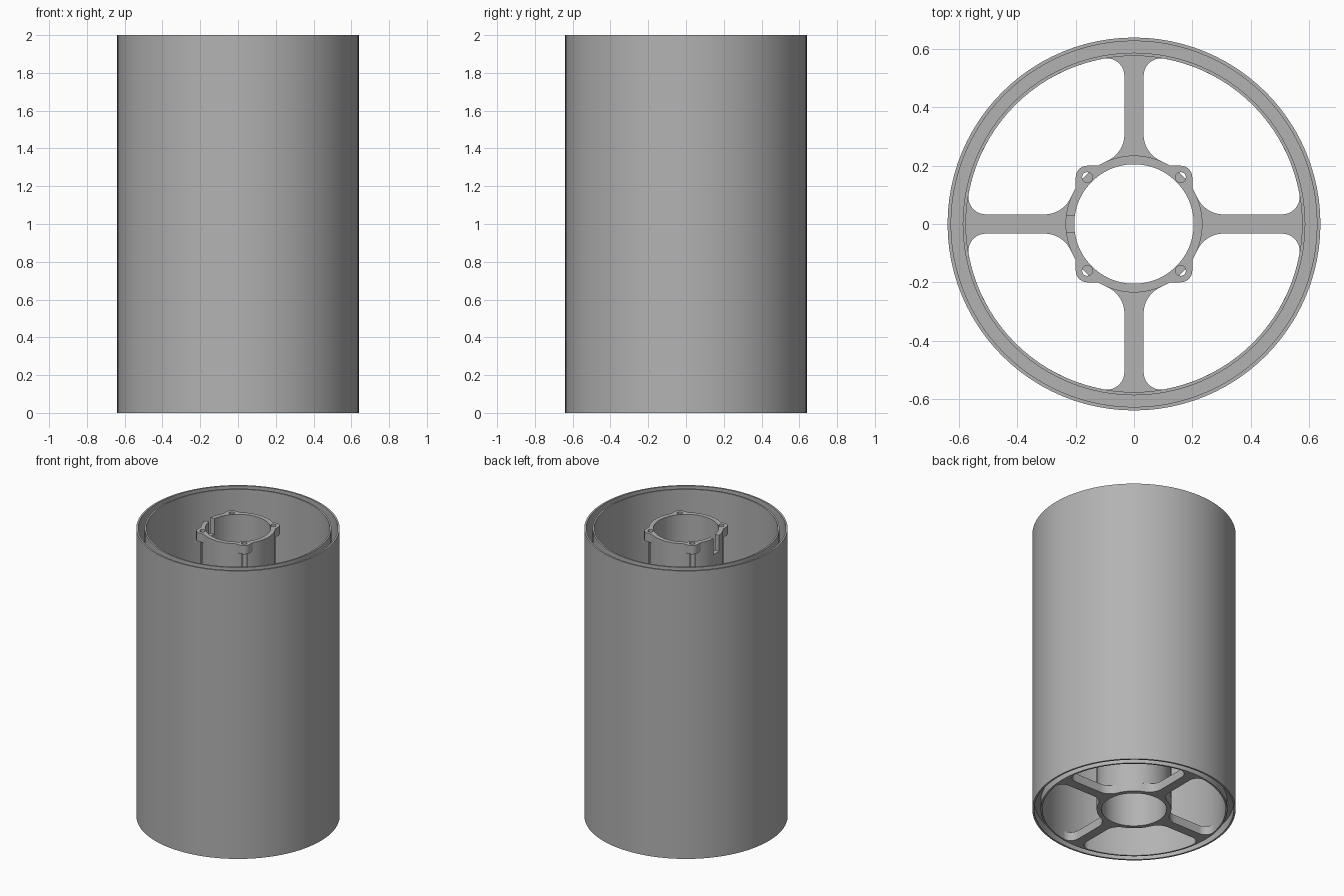
import bpy, bmesh, math
from math import cos, sin, pi, sqrt, atan2

SEG = 96
OUTER, SHELL_IN, LINER_OUT, LINER_IN = 0.64, 0.628, 0.588, 0.577
HUB_OUT, BORE = 0.235, 0.205
HEIGHT, PLATE = 2.0, 0.06
SPOKE = 0.033

if "Cube" in bpy.data.objects:
    bpy.data.objects.remove(bpy.data.objects["Cube"], do_unlink=True)

grey = bpy.data.materials.new("plain_grey")
grey.use_nodes = True
colour = (0.45, 0.45, 0.45, 1)
grey.diffuse_color = colour
grey.node_tree.nodes["Principled BSDF"].inputs["Base Color"].default_value = colour


def finish(name, bm):
    bmesh.ops.recalc_face_normals(bm, faces=bm.faces)
    mesh = bpy.data.meshes.new(name)
    bm.to_mesh(mesh)
    bm.free()
    mesh.materials.append(grey)
    obj = bpy.data.objects.new(name, mesh)
    bpy.context.collection.objects.link(obj)
    return obj


def arc(cx, cy, r, a0, a1, n):
    return [(cx + r * cos(a0 + (a1 - a0) * i / n),
             cy + r * sin(a0 + (a1 - a0) * i / n)) for i in range(n + 1)]


def circle(r, n=SEG, cx=0, cy=0):
    return arc(cx, cy, r, 0, 2 * pi, n)[:-1]


def prism(name, outline, z0, z1):
    """Extrude a flat outline from z0 to z1."""
    bm = bmesh.new()
    face = bm.faces.new([bm.verts.new((x, y, z0)) for x, y in outline])
    top = bmesh.ops.extrude_face_region(bm, geom=[face])["geom"]
    verts = [v for v in top if isinstance(v, bmesh.types.BMVert)]
    bmesh.ops.translate(bm, verts=verts, vec=(0, 0, z1 - z0))
    return finish(name, bm)


def lathe(name, section):
    """Revolve a closed (radius, height) section round z."""
    bm = bmesh.new()
    rings = [[bm.verts.new((r * cos(2 * pi * i / SEG), r * sin(2 * pi * i / SEG), z))
              for r, z in section] for i in range(SEG)]
    n = len(section)
    for i in range(SEG):
        a, b = rings[i], rings[(i + 1) % SEG]
        for j in range(n):
            k = (j + 1) % n
            bm.faces.new((a[j], b[j], b[k], a[k]))
    return finish(name, bm)


def boolean(obj, tool, operation="DIFFERENCE"):
    tool.hide_render = True
    mod = obj.modifiers.new(operation.lower(), "BOOLEAN")
    mod.operation, mod.object, mod.solver = operation, tool, "EXACT"
    bpy.ops.object.select_all(action="DESELECT")
    bpy.context.view_layer.objects.active = obj
    obj.select_set(True)
    bpy.ops.object.modifier_apply(modifier=mod.name)
    bpy.data.objects.remove(tool, do_unlink=True)


def smooth(obj):
    bpy.ops.object.select_all(action="DESELECT")
    bpy.context.view_layer.objects.active = obj
    obj.select_set(True)
    bpy.ops.object.shade_smooth_by_angle(angle=math.radians(30))


# Double-edged outer wall with a ring groove in each end
TOP_GROOVE, BOTTOM_GROOVE = HEIGHT - 0.2, 0.06
wall = lathe("outer_wall", [
    (OUTER, 0), (OUTER, HEIGHT), (SHELL_IN, HEIGHT), (SHELL_IN, TOP_GROOVE),
    (LINER_OUT, TOP_GROOVE), (LINER_OUT, HEIGHT), (LINER_IN, HEIGHT), (LINER_IN, 0),
    (LINER_OUT, 0), (LINER_OUT, BOTTOM_GROOVE), (SHELL_IN, BOTTOM_GROOVE), (SHELL_IN, 0)])


# Spoked base plate: a disc with four filleted windows
def window_outline():
    rim_r, hub_r = 0.06, 0.1
    ry, hy = SPOKE + rim_r, SPOKE + hub_r
    rx = sqrt((LINER_IN - rim_r) ** 2 - ry ** 2)
    hx = sqrt((HUB_OUT + hub_r) ** 2 - hy ** 2)
    ra, ha = atan2(ry, rx), atan2(hy, hx)
    half = arc(hx, hy, hub_r, ha + pi, 1.5 * pi, 10)
    half += arc(rx, ry, rim_r, -pi / 2, ra, 10)
    other = [(y, x) for x, y in reversed(half)]
    rim = arc(0, 0, LINER_IN, ra, pi / 2 - ra, 20)[1:-1]
    hub = arc(0, 0, HUB_OUT, pi / 2 - ha, ha, 8)[1:-1]
    return half + rim + other + hub


plate = prism("spoke_plate", circle(LINER_IN + 0.002), 0, PLATE)
boolean(plate, prism("bore_cutter", circle(BORE), -0.1, 0.2))
for q in range(4):
    c, s = round(cos(q * pi / 2)), round(sin(q * pi / 2))
    turned = [(c * x - s * y, s * x + c * y) for x, y in window_outline()]
    boolean(plate, prism("window_cutter", turned, -0.1, 0.2))

# Hub tube with a square mounting flange at the top
hub = prism("hub_tube", circle(HUB_OUT), PLATE, HEIGHT)
corner, flange_half = 0.04, 0.2
inset = flange_half - corner
square = []
for q, (sx, sy) in enumerate([(1, 1), (-1, 1), (-1, -1), (1, -1)]):
    square += arc(sx * inset, sy * inset, corner, q * pi / 2, (q + 1) * pi / 2, 8)
boolean(hub, prism("flange", square, HEIGHT - 0.06, HEIGHT), "UNION")
boolean(hub, prism("bore_cutter", circle(BORE), 0, HEIGHT + 0.1))

# Four screw holes, which also groove the tube below the flange
for sx in (-1, 1):
    for sy in (-1, 1):
        hole = circle(0.018, 20, sx * 0.16, sy * 0.16)
        boolean(hub, prism("screw_cutter", hole, HEIGHT - 0.3, HEIGHT + 0.1))

# Cable notch on the right side of the hub
notch = [(-0.3, -0.03), (-0.15, -0.03), (-0.15, 0.03), (-0.3, 0.03)]
boolean(hub, prism("notch_cutter", notch, HEIGHT - 0.11, HEIGHT + 0.1))

for part in (wall, plate, hub):
    smooth(part)
